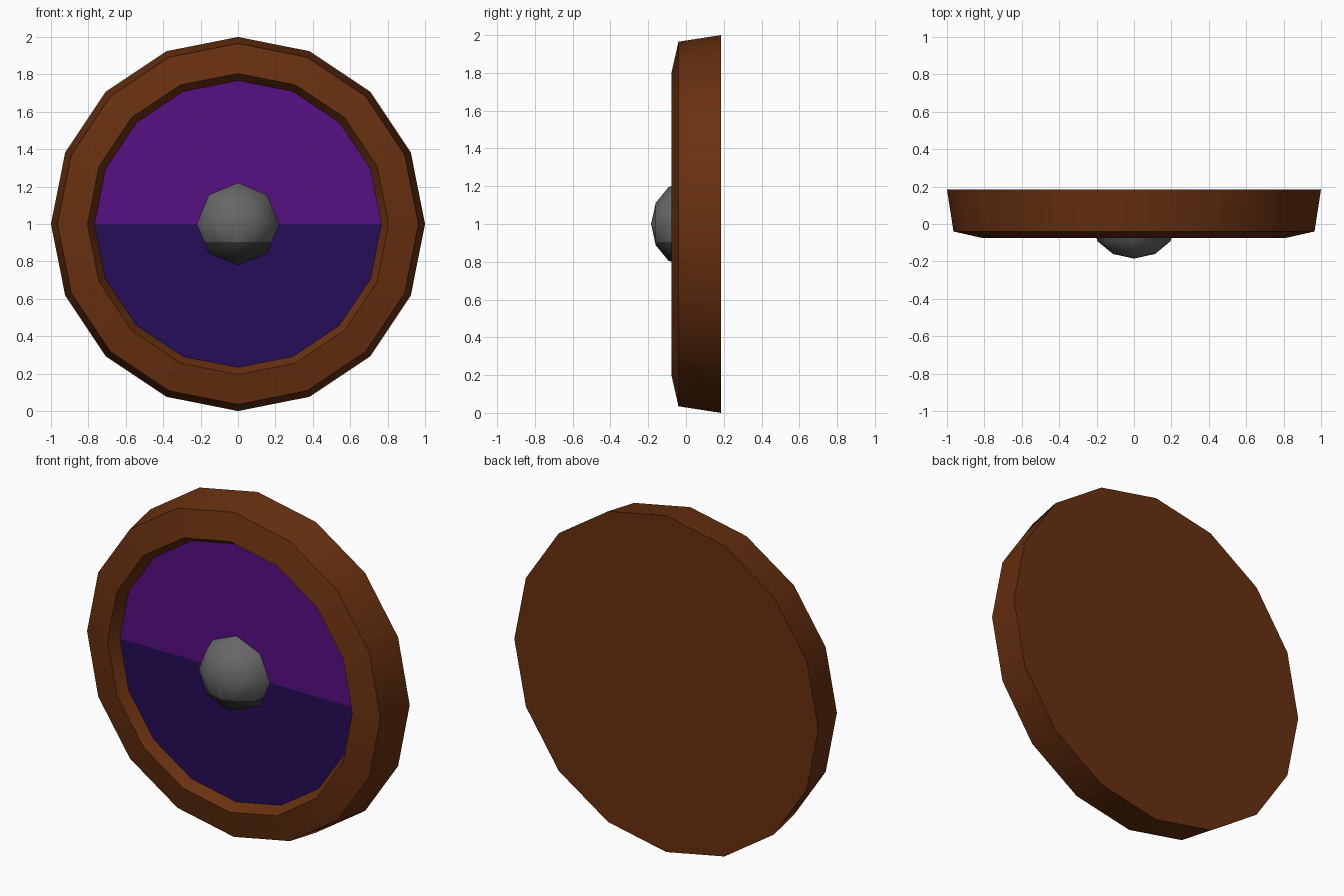
import bpy, bmesh, math

if "Cube" in bpy.data.objects:
    bpy.data.objects.remove(bpy.data.objects["Cube"])


def material(name, color):
    m = bpy.data.materials.new(name)
    m.diffuse_color = (*color, 1)
    m.use_nodes = True
    m.node_tree.nodes["Principled BSDF"].inputs["Base Color"].default_value = m.diffuse_color
    return m


WOOD = material("brown wood", (0.141, 0.030, 0.005))
PURPLE = material("purple paint", (0.095, 0.005, 0.225))
NAVY = material("navy paint", (0.018, 0.004, 0.098))
STEEL = material("grey steel", (0.135, 0.135, 0.135))
DARK_STEEL = material("dark steel", (0.045, 0.045, 0.045))


def lathe(bm, profile, sides):
    """Spin (radius, y) points about the y axis through z = 1; return the rings."""
    rings = []
    for r, y in profile:
        n = 1 if r == 0 else sides
        rings.append([bm.verts.new((r * math.cos(math.tau * i / sides), y,
                                    1 + r * math.sin(math.tau * i / sides)))
                      for i in range(n)])
    for a, b in zip(rings, rings[1:]):
        for i in range(sides):
            j = (i + 1) % sides
            if len(a) == 1:
                bm.faces.new((a[0], b[j], b[i]))
            else:
                bm.faces.new((a[i], a[j], b[j], b[i]))
    return rings


def finish(bm, name, mats, angle):
    me = bpy.data.meshes.new(name)
    bm.to_mesh(me)
    bm.free()
    for m in mats:
        me.materials.append(m)
    ob = bpy.data.objects.new(name, me)
    bpy.context.collection.objects.link(ob)
    bpy.ops.object.select_all(action='DESELECT')
    ob.select_set(True)
    bpy.context.view_layer.objects.active = ob
    bpy.ops.object.shade_smooth_by_angle(angle=math.radians(angle))
    return ob


def flip_outward(bm, test):
    bm.normal_update()
    bad = [f for f in bm.faces if not test(f)]
    bmesh.ops.reverse_faces(bm, faces=bad)


PANEL_R, PANEL_Y = 0.767, -0.015

# Wooden body: flat back, flared side, chamfered front and inner wall
bm = bmesh.new()
rings = lathe(bm, [(1.0, 0.185), (0.965, -0.04), (0.805, -0.076),
                   (PANEL_R, PANEL_Y)], 16)
bm.faces.new(rings[0])
floor = bm.faces.new(rings[-1])
bmesh.ops.recalc_face_normals(bm, faces=bm.faces)
bm.faces.remove(floor)          # the painted panel closes the front
finish(bm, "shield_body", [WOOD], 30)

# Painted panel: purple upper half, navy lower half
bm = bmesh.new()
ring = [bm.verts.new((PANEL_R * math.cos(math.tau * i / 16), PANEL_Y,
                      1 + PANEL_R * math.sin(math.tau * i / 16))) for i in range(16)]
bm.faces.new(ring[:9])
bm.faces.new(ring[8:] + ring[:1]).material_index = 1
flip_outward(bm, lambda f: f.normal.y < 0)
finish(bm, "painted_panel", [PURPLE, NAVY], 30)

# Metal boss: flattened half sphere with a darker lower part
bm = bmesh.new()
lathe(bm, [(0.225 * math.sin(math.radians(a)), -0.185 * math.cos(math.radians(a)))
           for a in (0, 30, 60, 90)], 8)
flip_outward(bm, lambda f: f.normal.y < 0)
CUT_Z = 0.905
bmesh.ops.bisect_plane(bm, geom=bm.verts[:] + bm.edges[:] + bm.faces[:],
                       plane_co=(0, 0, CUT_Z), plane_no=(0, 0, 1))
for f in bm.faces:
    f.material_index = int(f.calc_center_median().z < CUT_Z)
finish(bm, "metal_boss", [STEEL, DARK_STEEL], 60)
